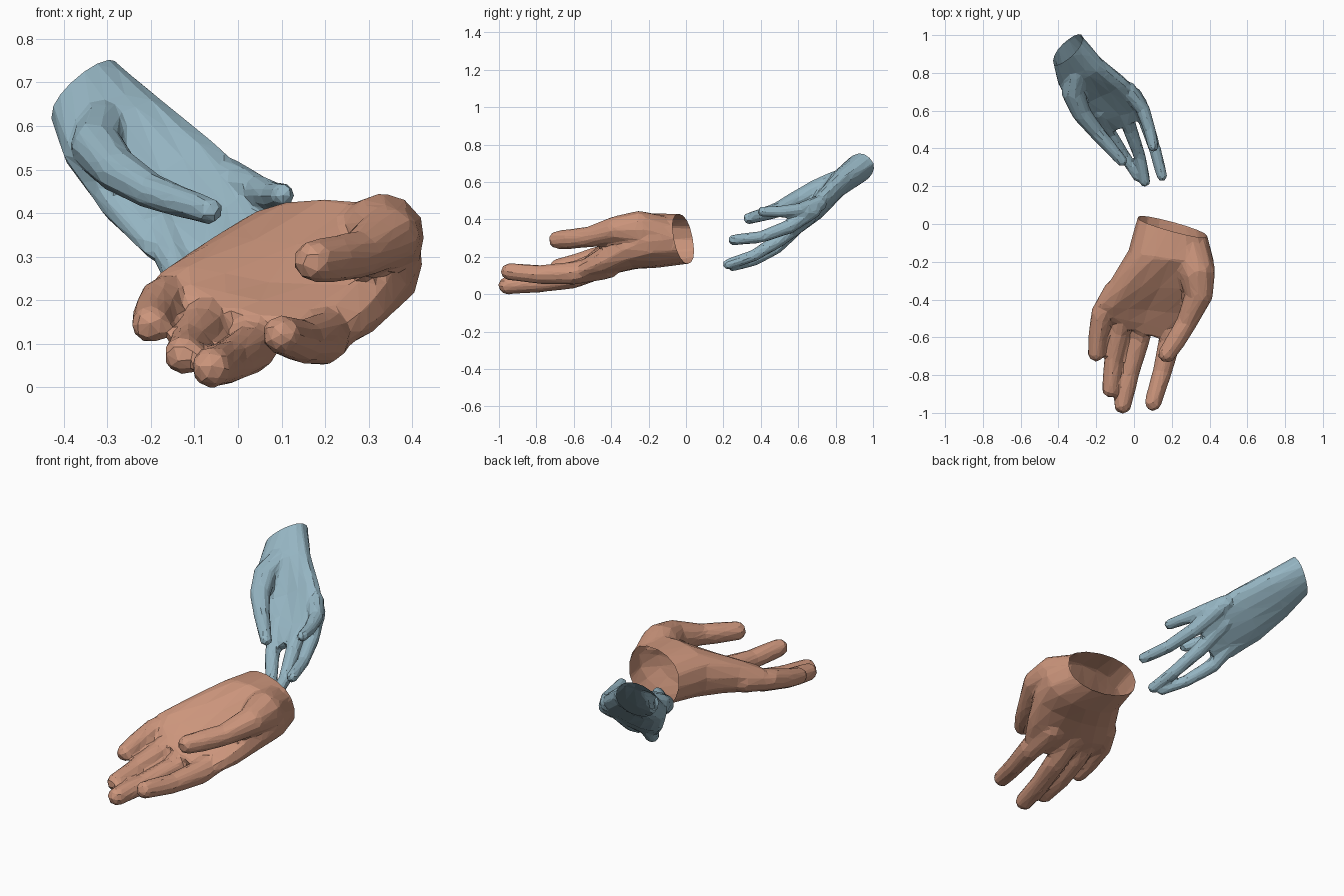
import bpy, bmesh, math
from mathutils import Vector as V

# unit sphere directions used for finger joints
_s = bmesh.new()
bmesh.ops.create_icosphere(_s, subdivisions=2, radius=1)
DIRS = [v.co.copy() for v in _s.verts]
_s.free()


def capsule(bm, a, b):
    """Tapered finger bone: hull around two joint balls (x, y, z, r)."""
    vs = [bm.verts.new(V(j[:3]) + d * j[3]) for j in (a, b) for d in DIRS]
    res = bmesh.ops.convex_hull(bm, input=vs)
    junk = {g for k in ("geom_interior", "geom_unused") for g in res[k]
            if isinstance(g, bmesh.types.BMVert)}
    bmesh.ops.delete(bm, geom=list(junk), context='VERTS')


def loft(bm, sections, palm_dir, n=16):
    """Palm: oval sections given as side point, side point, half thickness, cup."""
    mids = [(V(s[0]) + V(s[1])) / 2 for s in sections]
    rings = []
    for i, (l, r, t, cup) in enumerate(sections):
        w = (V(r) - V(l)) / 2
        axis = mids[min(i + 1, len(mids) - 1)] - mids[max(i - 1, 0)]
        up = axis.cross(w).normalized()
        if up.dot(V(palm_dir)) < 0:
            up = -up
        ring = []
        for k in range(n):
            a = 2 * math.pi * k / n
            c, s = math.cos(a), math.sin(a)
            h = t * math.copysign(abs(s) ** 0.8, s)
            if s > 0:
                h *= 1 - cup * s ** 4
            ring.append(bm.verts.new(mids[i] + w * c + up * h))
        rings.append(ring)
    for p, q in zip(rings, rings[1:]):
        for k in range(n):
            bm.faces.new((p[k], p[(k + 1) % n], q[(k + 1) % n], q[k]))
    bm.faces.new(rings[0])
    bm.faces.new(rings[-1])


def hand(name, color, sections, palm_dir, fingers, cut_co, cut_no, voxel, tris):
    bm = bmesh.new()
    loft(bm, sections, palm_dir)
    for f in fingers:
        for a, b in zip(f, f[1:]):
            capsule(bm, a, b)
    bmesh.ops.recalc_face_normals(bm, faces=bm.faces[:])
    me = bpy.data.meshes.new(name)
    bm.to_mesh(me)
    bm.free()
    ob = bpy.data.objects.new(name, me)
    bpy.context.collection.objects.link(ob)

    # fuse palm and fingers into one skin, then facet it
    m = ob.modifiers.new("fuse", 'REMESH')
    m.mode = 'VOXEL'
    m.voxel_size = voxel
    m = ob.modifiers.new("soften", 'SMOOTH')
    m.factor = 0.5
    m.iterations = 5
    dg = bpy.context.evaluated_depsgraph_get()
    count = 2 * len(ob.evaluated_get(dg).data.polygons)
    m = ob.modifiers.new("facet", 'DECIMATE')
    m.ratio = min(1, tris / max(count, 1))
    dg = bpy.context.evaluated_depsgraph_get()
    dg.update()
    final = bpy.data.meshes.new_from_object(ob.evaluated_get(dg))
    ob.modifiers.clear()
    ob.data = final

    # open wrist
    bm = bmesh.new()
    bm.from_mesh(final)
    bmesh.ops.bisect_plane(bm, geom=bm.verts[:] + bm.edges[:] + bm.faces[:],
                           plane_co=cut_co, plane_no=V(cut_no).normalized(),
                           clear_outer=True)
    for f in bm.faces:
        f.smooth = False
    bm.to_mesh(final)
    bm.free()
    mat = bpy.data.materials.new(name + "_colour")
    mat.diffuse_color = (*color, 1)
    final.materials.clear()
    final.materials.append(mat)
    return ob


# large hand lying palm up
hand("large_hand", (0.60, 0.30, 0.20),
     [((0.06, 0.16, 0.30), (0.41, 0.07, 0.30), 0.13, 0),
      ((0.02, 0.04, 0.295), (0.385, -0.05, 0.295), 0.134, 0),
      ((-0.03, -0.14, 0.29), (0.425, -0.20, 0.29), 0.15, 0.05),
      ((-0.12, -0.29, 0.265), (0.395, -0.33, 0.24), 0.125, 0.35),
      ((-0.20, -0.41, 0.23), (0.335, -0.46, 0.165), 0.095, 0.5),
      ((-0.18, -0.47, 0.20), (0.28, -0.55, 0.125), 0.068, 0.4),
      ((-0.14, -0.52, 0.165), (0.23, -0.62, 0.105), 0.04, 0.2)],
     (0, 0, 1),
     [  # thumb
      [(0.28, -0.12, 0.30, 0.12), (0.33, -0.25, 0.345, 0.102), (0.345, -0.37, 0.345, 0.075),
       (0.28, -0.52, 0.305, 0.056), (0.22, -0.62, 0.295, 0.054), (0.175, -0.687, 0.29, 0.049)],
      # index, middle, ring, little finger
      [(0.20, -0.42, 0.15, 0.07), (0.195, -0.60, 0.112, 0.062),
       (0.15, -0.78, 0.105, 0.051), (0.10, -0.945, 0.12, 0.046)],
      [(0.06, -0.42, 0.16, 0.065), (0.03, -0.60, 0.088, 0.058),
       (-0.02, -0.78, 0.06, 0.052), (-0.06, -0.957, 0.046, 0.048)],
      [(-0.04, -0.40, 0.20, 0.06), (-0.08, -0.56, 0.135, 0.056),
       (-0.11, -0.72, 0.095, 0.05), (-0.125, -0.875, 0.075, 0.046)],
      [(-0.10, -0.35, 0.22, 0.06), (-0.17, -0.47, 0.20, 0.057),
       (-0.195, -0.60, 0.165, 0.049), (-0.20, -0.685, 0.145, 0.045)]],
     (0.21, -0.015, 0.29), (0.26, 0.95, 0.18), 0.011, 1500)

# small hand reaching down from behind
hand("small_hand", (0.30, 0.46, 0.54),
     [((-0.505, 0.965, 0.70), (-0.33, 1.07, 0.79), 0.073, 0),
      ((-0.43, 0.87, 0.62), (-0.265, 0.97, 0.72), 0.075, 0),
      ((-0.40, 0.74, 0.53), (-0.165, 0.86, 0.64), 0.07, 0.2),
      ((-0.31, 0.64, 0.40), (-0.04, 0.76, 0.545), 0.063, 0.5),
      ((-0.22, 0.54, 0.31), (0.07, 0.65, 0.44), 0.045, 0.3),
      ((-0.14, 0.49, 0.26), (0.07, 0.58, 0.39), 0.03, 0.1)],
     (0, -1, 1),
     [  # thumb
      [(-0.31, 0.80, 0.60, 0.06), (-0.325, 0.70, 0.555, 0.06), (-0.28, 0.59, 0.50, 0.052),
       (-0.20, 0.49, 0.45, 0.042), (-0.13, 0.41, 0.425, 0.036), (-0.065, 0.335, 0.405, 0.031)],
      # index, middle, ring, little finger
      [(-0.18, 0.60, 0.37, 0.045), (-0.13, 0.48, 0.25, 0.038),
       (-0.05, 0.36, 0.18, 0.031), (0.02, 0.25, 0.15, 0.028)],
      [(-0.07, 0.65, 0.41, 0.045), (-0.02, 0.50, 0.29, 0.038),
       (0.03, 0.36, 0.205, 0.032), (0.058, 0.225, 0.16, 0.029)],
      [(0.0, 0.68, 0.45, 0.045), (0.06, 0.55, 0.36, 0.038),
       (0.11, 0.40, 0.305, 0.032), (0.148, 0.255, 0.29, 0.029)],
      [(-0.03, 0.71, 0.485, 0.045), (0.045, 0.61, 0.45, 0.038),
       (0.082, 0.50, 0.44, 0.032), (0.102, 0.41, 0.442, 0.028)]],
     (-0.355, 0.915, 0.675), (-0.72, 0.50, 0.48), 0.008, 1500)
